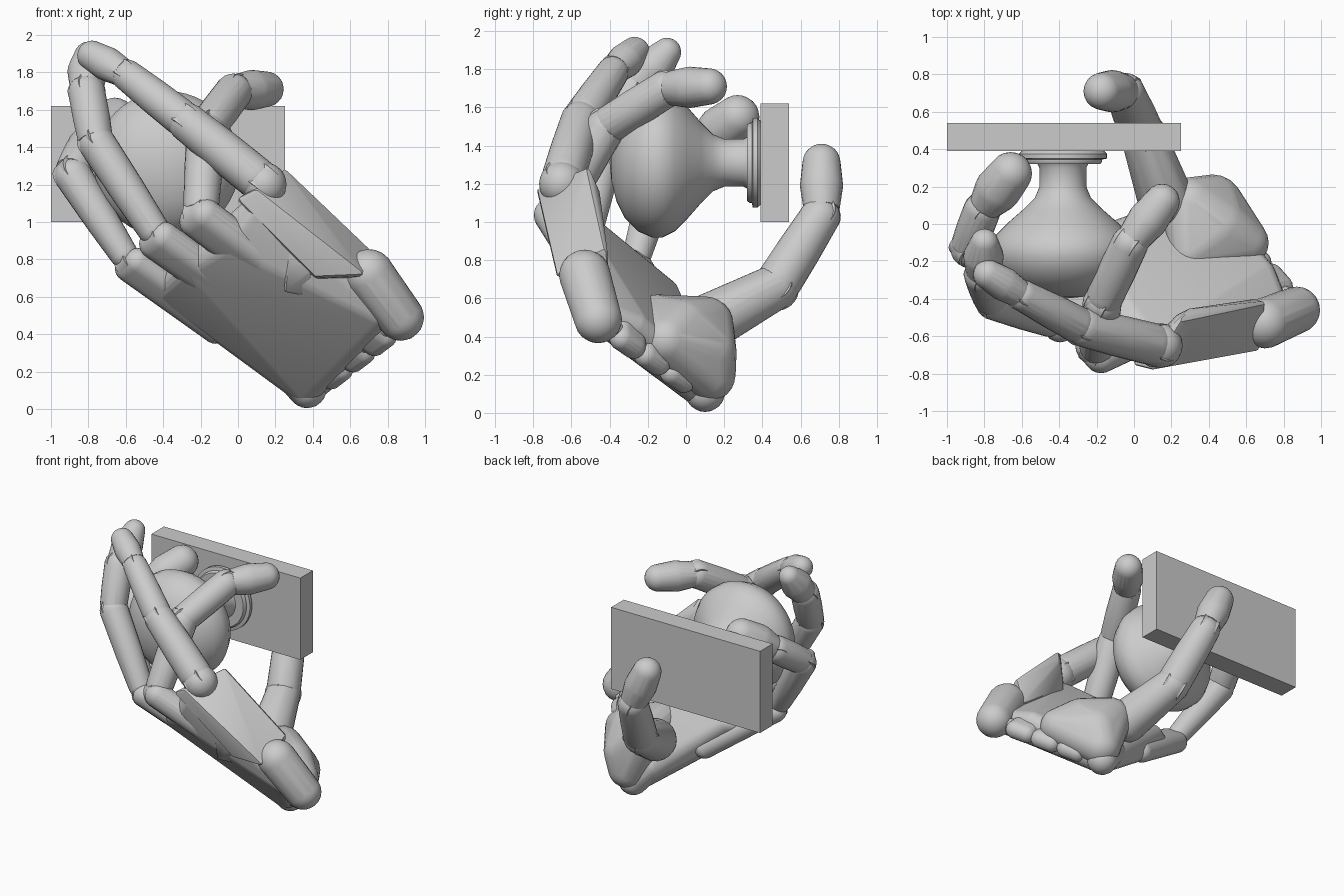
import bpy, bmesh, math
from mathutils import Vector, Matrix

cube = bpy.data.objects.get("Cube")
if cube:
    bpy.data.objects.remove(cube, do_unlink=True)

grey = bpy.data.materials.new("plain grey")
grey.use_nodes = True
grey.diffuse_color = (0.6, 0.6, 0.6, 1)
grey.node_tree.nodes["Principled BSDF"].inputs["Base Color"].default_value = (0.6, 0.6, 0.6, 1)


def finish(name, bm, angle=38):
    """Turn a bmesh into a smooth-shaded object with sharp edges kept."""
    bmesh.ops.recalc_face_normals(bm, faces=bm.faces)
    for f in bm.faces:
        f.smooth = True
    me = bpy.data.meshes.new(name)
    bm.to_mesh(me)
    bm.free()
    me.set_sharp_from_angle(angle=math.radians(angle))
    me.materials.append(grey)
    ob = bpy.data.objects.new(name, me)
    bpy.context.collection.objects.link(ob)
    return ob


def hull(name, balls, cut=None):
    """Convex skin around balls (point, radius); cut = (point, normal) trims it flat."""
    bm = bmesh.new()
    for p, r in balls:
        bmesh.ops.create_icosphere(bm, subdivisions=3 if r > 0.04 else 1, radius=r,
                                   matrix=Matrix.Translation(Vector(p)))
    bmesh.ops.delete(bm, geom=bm.faces[:] + bm.edges[:], context='EDGES_FACES')
    bmesh.ops.convex_hull(bm, input=bm.verts)
    bmesh.ops.delete(bm, geom=[v for v in bm.verts if not v.link_faces], context='VERTS')
    if cut:
        bmesh.ops.bisect_plane(bm, geom=bm.verts[:] + bm.edges[:] + bm.faces[:],
                               plane_co=cut[0], plane_no=cut[1], clear_inner=True)
        bmesh.ops.holes_fill(bm, edges=bm.edges)
    return finish(name, bm)


def box(name, lo, hi):
    bm = bmesh.new()
    bmesh.ops.create_cube(bm, size=1)
    for v in bm.verts:
        v.co = [(a + b) / 2 + c * (b - a) for a, b, c in zip(lo, hi, v.co)]
    return finish(name, bm)


def barrel(name, centre, axis, radius, length):
    """Short cylinder used as a hinge."""
    bm = bmesh.new()
    rot = Vector(axis).to_track_quat('Z', 'Y').to_matrix().to_4x4()
    bmesh.ops.create_cone(bm, cap_ends=True, segments=32, radius1=radius, radius2=radius,
                          depth=length, matrix=Matrix.Translation(Vector(centre)) @ rot)
    return finish(name, bm)


# door plate and turned knob
box("door_plate", (-1.0, 0.39, 1.0), (0.25, 0.54, 1.62))
profile = [(0, -0.40), (0.1, -0.39), (0.2, -0.365), (0.29, -0.32), (0.36, -0.25), (0.39, -0.18),
           (0.39, -0.12), (0.36, -0.06), (0.29, 0.01), (0.21, 0.08), (0.15, 0.14), (0.125, 0.2),
           (0.125, 0.3), (0.135, 0.32), (0.2, 0.32), (0.21, 0.335), (0.21, 0.345), (0.235, 0.35),
           (0.235, 0.375), (0.22, 0.39), (0, 0.39)]
bm = bmesh.new()
ring = [bm.verts.new((r, y, 0)) for r, y in profile]
edges = [bm.edges.new(pair) for pair in zip(ring, ring[1:])]
bmesh.ops.spin(bm, geom=ring + edges, cent=(0, 0, 0), axis=(0, 1, 0), angle=2 * math.pi, steps=48)
bmesh.ops.remove_doubles(bm, verts=bm.verts, dist=0.0005)
bmesh.ops.translate(bm, verts=bm.verts, vec=(-0.38, 0, 1.31))
finish("door_knob", bm)


def finger(name, joints, radii):
    """Hinged segments through the joints, ending in a rounded pad."""
    pts = [Vector(p) for p in joints]
    bend = (pts[1] - pts[0]).cross(pts[-1] - pts[1])
    parts = ("proximal", "middle", "tip")[-(len(pts) - 1):]
    for i, part in enumerate(parts):
        a, b = pts[i], pts[i + 1]
        ra, rb = radii[i], radii[i + 1]
        if part == "tip":
            hull(f"{name}_tip", [(a.lerp(b, 0.15), ra * 0.92), (a.lerp(b, 0.55), max(ra, rb) * 1.08),
                                 (b, rb)], (a.lerp(b, 0.1), b - a))
        else:
            hull(f"{name}_{part}", [(a.lerp(b, 0.1), ra * 0.95), (a.lerp(b, 0.5), (ra + rb) / 2),
                                    (a.lerp(b, 0.97), rb)], (a.lerp(b, 0.03), b - a))
        barrel(f"{name}_hinge_{i + 1}", a, bend, ra * 0.85, ra * 1.1)


# joints run from the knuckle to the centre of the rounded tip
finger("index", [(0.13, -0.65, 1.21), (-0.28, -0.55, 1.54), (-0.6, -0.38, 1.79), (-0.78, -0.27, 1.89)],
       (0.12, 0.105, 0.085, 0.08))
finger("middle", [(-0.2, -0.68, 1.04), (-0.17, -0.42, 1.5), (-0.02, -0.1, 1.7), (0.15, 0.12, 1.71)],
       (0.1, 0.105, 0.1, 0.095))
finger("ring", [(-0.42, -0.53, 0.91), (-0.76, -0.41, 1.43), (-0.81, -0.27, 1.7), (-0.8, -0.1, 1.89)],
       (0.09, 0.1, 0.1, 0.075))
finger("little", [(-0.58, -0.27, 0.78), (-0.89, -0.13, 1.26), (-0.81, 0.08, 1.41), (-0.66, 0.27, 1.55)],
       (0.08, 0.1, 0.1, 0.115))
finger("thumb", [(0.05, 0.47, 0.66), (-0.05, 0.71, 1.04), (-0.17, 0.71, 1.31)],
       (0.125, 0.105, 0.1))
hull("thumb_base", [((0.17, 0.13, 0.48), 0.15), ((0.05, 0.47, 0.66), 0.12)])
hull("index_knuckle", [((0.14, -0.65, 1.2), 0.12)])

# palm shell, with broad rays that leave narrow slots between the knuckles
wrist_a, wrist_b = Vector((0.87, -0.46, 0.49)), Vector((0.37, 0.1, 0.11))
inward = Vector((0.36, 0.58, 0.72))
row = Vector((-0.6, 0.69, -0.4)) * 0.04
knuckles = {"middle": ((-0.2, -0.68, 1.02), 0.09), "ring": ((-0.42, -0.52, 0.9), 0.085),
            "little": ((-0.56, -0.27, 0.77), 0.075)}
shell = [((0.74, -0.46, 0.52), 0.09), ((0.36, 0.08, 0.13), 0.1), ((0.1, -0.65, 1.05), 0.09),
         (Vector((0.66, -0.3, 0.42)) + inward * 0.05, 0.08)]
for i, (name, (p, r)) in enumerate(knuckles.items()):
    p = Vector(p)
    base = wrist_a.lerp(wrist_b, 0.35 + 0.325 * i)
    shell += [(p.lerp(base, 0.2), r), (p.lerp(base, 0.3) + inward * 0.08, r)]
    hull(f"{name}_metacarpal", [(q + s * row, r) for s in (-1, 1) for q in (p, p.lerp(base, 0.5))])
hull("palm", shell)

# index metacarpal housing with a raised bracket
hull("index_metacarpal", [(p, 0.02) for p in (
    (0.25, -0.52, 1.26), (0.68, -0.43, 0.85), (0.02, -0.74, 1.12), (0.1, -0.76, 1.16),
    (0.65, -0.66, 0.73), (0.42, -0.64, 0.72), (0.24, -0.5, 1.0), (0.64, -0.42, 0.7),
    (0.24, -0.68, 0.92), (0.3, -0.47, 1.15))])
hull("index_bracket", [(p, 0.015) for p in (
    (0.26, -0.6, 0.64), (0.36, -0.55, 0.62), (0.38, -0.64, 0.74), (0.28, -0.66, 0.86),
    (0.4, -0.5, 0.72), (0.3, -0.5, 0.84))])

# wrist: outer links, stepped middle links and hinge pin
hull("wrist_outer_link", [((0.7, -0.53, 0.72), 0.135), (wrist_a, 0.125)])
hull("wrist_inner_link", [(wrist_b, 0.105), ((0.25, 0.05, 0.24), 0.1)])
outward = Vector((0.75, 0.1, -0.6)).normalized()
for i, t in enumerate((0.27, 0.5, 0.74)):
    c = wrist_a.lerp(wrist_b, t)
    step = (wrist_b - wrist_a).normalized() * 0.045
    hull(f"wrist_link_{i + 1}", [(c + s * step + outward * d, r) for s in (-1, 1)
                                 for d, r in ((-0.15, 0.085), (0.03, 0.065))])
barrel("wrist_pin", wrist_a.lerp(wrist_b, 0.5), wrist_b - wrist_a, 0.05, 0.7)

# rounded thumb mound on the inside of the palm
hull("thumb_mound", [((0.3, 0.1, 0.46), 0.15), ((0.4, 0.12, 0.2), 0.14), ((0.42, 0.1, 0.32), 0.165),
                     ((0.45, -0.02, 0.43), 0.17), ((0.59, -0.1, 0.38), 0.13),
                     ((0.3, -0.15, 0.5), 0.12)])
